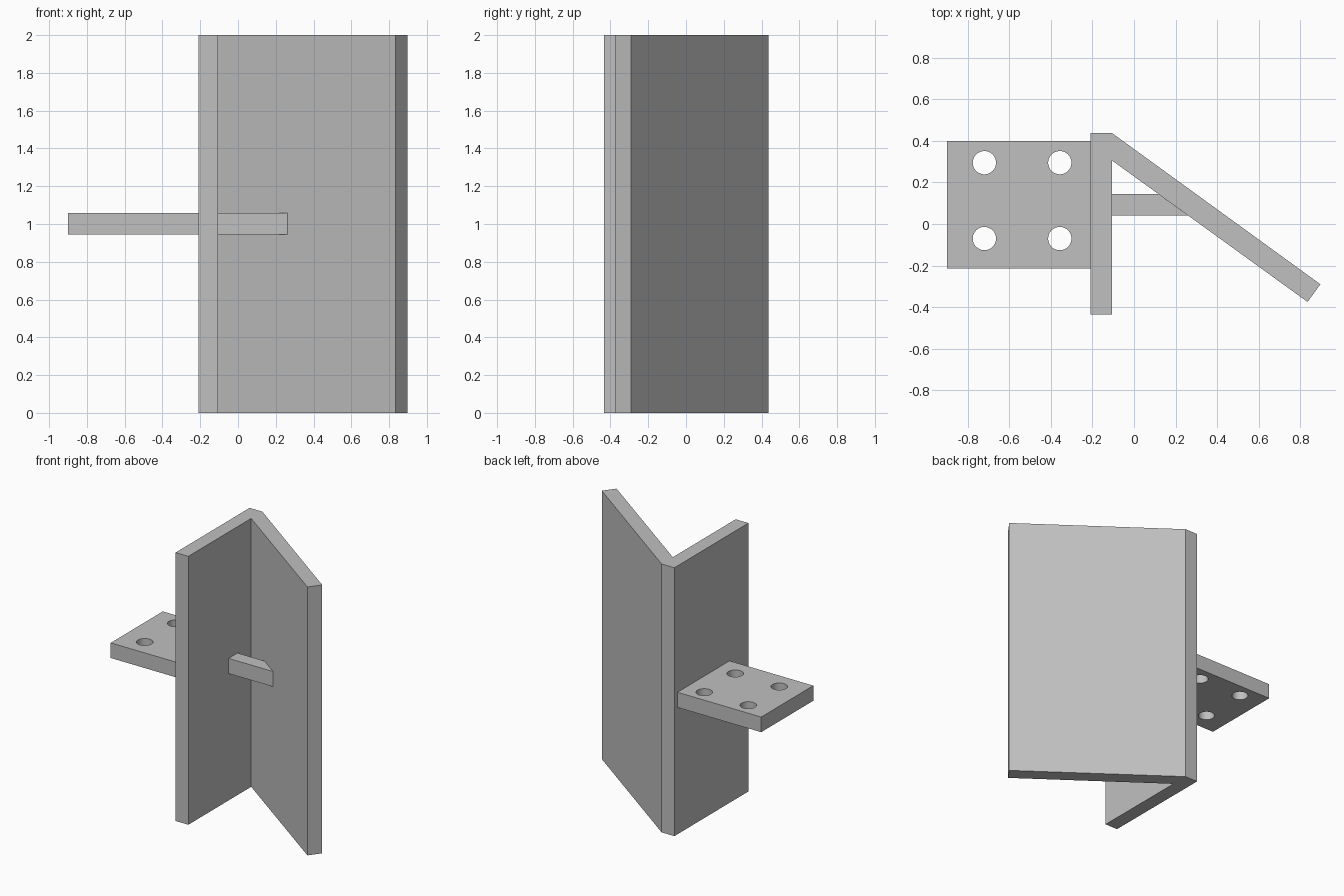
import bpy, bmesh, math

old = bpy.data.objects.get("Cube")
if old:
    bpy.data.objects.remove(old, do_unlink=True)

steel = bpy.data.materials.new("grey steel")
steel.use_nodes = True
GREY = (0.53, 0.53, 0.53, 1)
steel.diffuse_color = GREY
steel.node_tree.nodes["Principled BSDF"].inputs["Base Color"].default_value = GREY


def prism(name, outline, z0, z1):
    """Extrude a counter-clockwise plan outline from z0 up to z1."""
    bm = bmesh.new()
    base = bm.faces.new([bm.verts.new((x, y, z0)) for x, y in outline])
    top = bmesh.ops.extrude_face_region(bm, geom=[base])["geom"]
    bmesh.ops.translate(bm, vec=(0, 0, z1 - z0),
                        verts=[v for v in top if isinstance(v, bmesh.types.BMVert)])
    bmesh.ops.recalc_face_normals(bm, faces=bm.faces)
    mesh = bpy.data.meshes.new(name)
    bm.to_mesh(mesh)
    bm.free()
    mesh.materials.append(steel)
    obj = bpy.data.objects.new(name, mesh)
    bpy.context.collection.objects.link(obj)
    return obj


# Folded upright: a straight web and a slanted wing meeting at the back
prism("angled_upright",
      [(-0.21, -0.435), (-0.105, -0.435), (-0.105, 0.305), (0.835, -0.375),
       (0.897, -0.29), (-0.105, 0.437), (-0.21, 0.437)], 0, 2)

Z0, Z1 = 0.945, 1.058

# Short strut tying the web to the wing, mitred to the slant
prism("inner_strut", [(-0.105, 0.04), (0.261, 0.04), (0.116, 0.145), (-0.105, 0.145)], Z0, Z1)

# Mounting plate with four bolt holes
plate = prism("mounting_plate", [(-0.9, -0.213), (-0.21, -0.213), (-0.21, 0.4), (-0.9, 0.4)], Z0, Z1)

for x in (-0.72, -0.357):
    for y in (-0.07, 0.295):
        bpy.ops.mesh.primitive_cylinder_add(vertices=48, radius=0.056, depth=0.4, location=(x, y, 1))
        cutter = bpy.context.object
        cutter.name = "bolt_hole_cutter"
        cutter.data.materials.append(steel)
        bpy.ops.object.select_all(action="DESELECT")
        plate.select_set(True)
        bpy.context.view_layer.objects.active = plate
        cut = plate.modifiers.new("bolt_hole", "BOOLEAN")
        cut.object = cutter
        cut.operation = "DIFFERENCE"
        cut.solver = "EXACT"
        bpy.ops.object.modifier_apply(modifier=cut.name)
        bpy.data.objects.remove(cutter, do_unlink=True)

bpy.ops.object.shade_smooth_by_angle(angle=math.radians(30))
